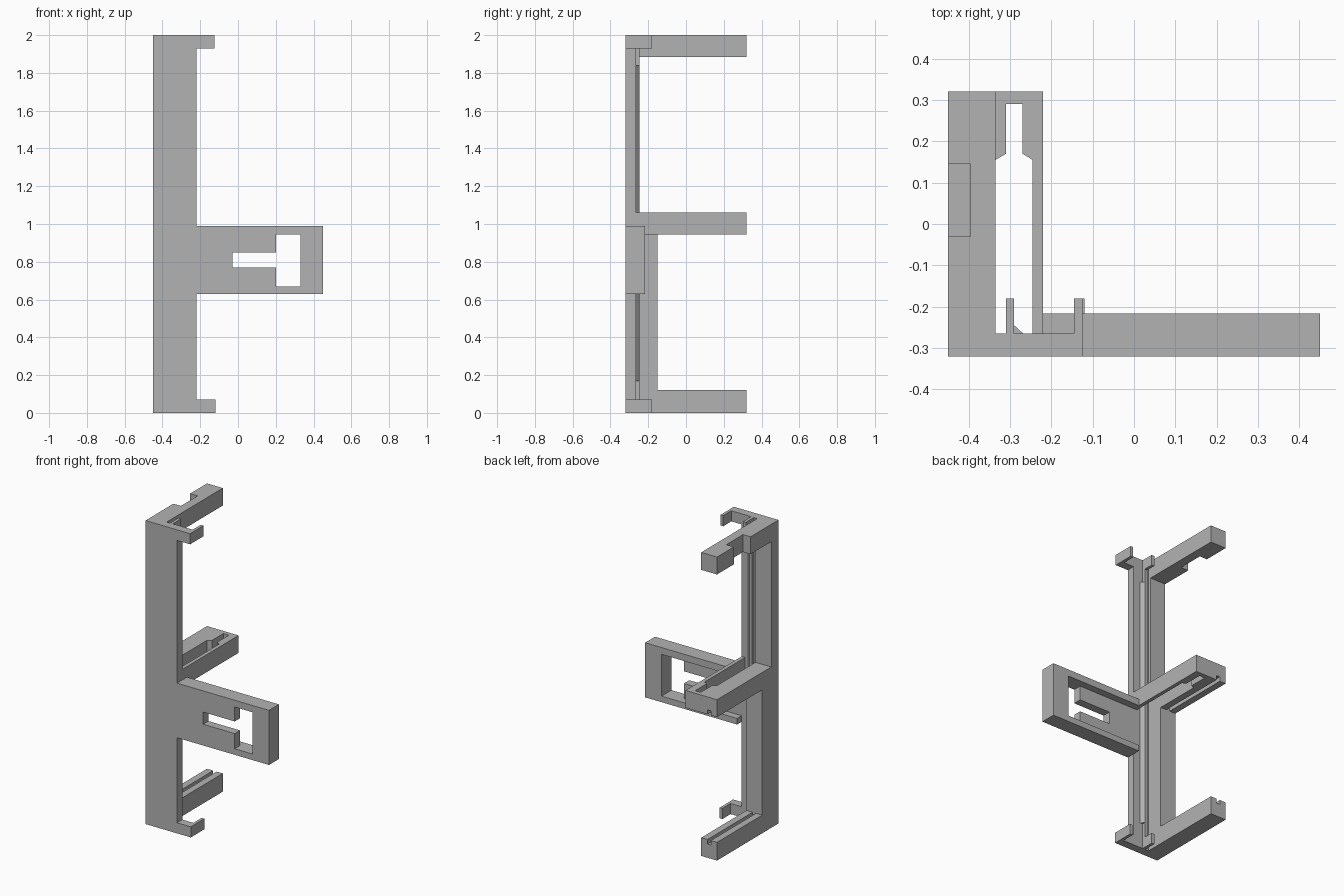
import bpy, bmesh

cube = bpy.data.objects.get("Cube")
if cube:
    bpy.data.objects.remove(cube, do_unlink=True)

grey = bpy.data.materials.new("plain_grey")
grey.use_nodes = True
colour = (0.45, 0.45, 0.45, 1)
grey.diffuse_color = colour
grey.node_tree.nodes["Principled BSDF"].inputs["Base Color"].default_value = colour

# How a flat outline point and a depth map to x, y, z for each extrusion axis
PLACE = {
    "x": lambda a, b, d: (d, a, b),
    "y": lambda a, b, d: (a, d, b),
    "z": lambda a, b, d: (a, b, d),
}


def prism(name, axis, outline, start, end):
    """Extrude a flat outline along an axis from start to end."""
    bm = bmesh.new()
    place = PLACE[axis]
    low = [bm.verts.new(place(a, b, start)) for a, b in outline]
    high = [bm.verts.new(place(a, b, end)) for a, b in outline]
    bm.faces.new(low)
    bm.faces.new(high)
    for i in range(len(low)):
        j = (i + 1) % len(low)
        bm.faces.new((low[i], low[j], high[j], high[i]))
    bmesh.ops.recalc_face_normals(bm, faces=bm.faces)
    mesh = bpy.data.meshes.new(name)
    bm.to_mesh(mesh)
    bm.free()
    mesh.materials.append(grey)
    obj = bpy.data.objects.new(name, mesh)
    bpy.context.collection.objects.link(obj)
    return obj


def rect(a0, a1, b0, b1):
    return [(a0, b0), (a1, b0), (a1, b1), (a0, b1)]


LEFT, INNER, EDGE, END = -0.45, -0.335, -0.22, 0.45
FRONT, FLOOR, LIP, BACK = -0.32, -0.265, -0.245, 0.32
GROOVE0, GROOVE1 = -0.405, -0.38

# Upright spine: front plate with a thicker side wall
prism("spine", "z", [(LEFT, FRONT), (EDGE, FRONT), (EDGE, FLOOR),
                     (INNER, FLOOR), (INNER, LIP), (LEFT, LIP)], 0, 2)
prism("lower_side_wall", "z", rect(LEFT, INNER, FRONT, -0.15), 0, 1)

# Inner guide rail with a bevelled strip beside it
prism("guide_rail", "z", rect(-0.31, -0.29, FLOOR, LIP), 0, 2)
prism("rail_wedge", "z", [(-0.29, FLOOR), (-0.268, FLOOR), (-0.29, LIP)], 0.17, 1.84)

# Hooked clips at both ends
for name, z0, z1, tip in (("bottom_clip", 0, 0.07, -0.12), ("top_clip", 1.93, 2, -0.125)):
    prism(name, "z", [(-0.31, FRONT), (tip, FRONT), (tip, -0.18), (tip - 0.02, -0.18),
                      (tip - 0.02, FLOOR), (-0.29, FLOOR), (-0.29, -0.18),
                      (-0.31, -0.18)], z0, z1)

# Top arm, notched on its outer side
prism("top_arm", "z", [(LEFT, FRONT), (INNER, FRONT), (INNER, BACK), (LEFT, BACK),
                       (LEFT, 0.145), (-0.395, 0.145), (-0.395, -0.03),
                       (LEFT, -0.03)], 1.885, 2)

# Bottom arm, grooved along its top
prism("bottom_arm", "y", [(LEFT, 0), (INNER, 0), (INNER, 0.12), (GROOVE1, 0.12),
                          (GROOVE1, 0.09), (GROOVE0, 0.09), (GROOVE0, 0.12),
                          (LEFT, 0.12)], FRONT, BACK)

# Middle arm: slotted, with a matching groove along its underside
slot_arm = [(EDGE, BACK), (EDGE, FLOOR), (LIP, FLOOR), (LIP, 0.155), (-0.27, 0.17),
            (-0.27, 0.29), (-0.31, 0.29), (-0.31, 0.17), (INNER, 0.155), (INNER, FLOOR)]
prism("middle_arm", "z", slot_arm + [(LEFT, FLOOR), (LEFT, BACK)], 0.975, 1.06)
prism("middle_arm_inner_rail", "z", slot_arm + [(GROOVE1, FLOOR), (GROOVE1, BACK)], 0.945, 0.975)
prism("middle_arm_outer_rail", "z", rect(LEFT, GROOVE0, FLOOR, BACK), 0.945, 0.975)

# Side bracket: thin slotted web inside a deep rim
prism("bracket_web", "y", [(EDGE, 0.63), (0.2, 0.63), (0.2, 0.77), (-0.03, 0.77),
                           (-0.03, 0.85), (0.2, 0.85), (0.2, 0.99), (EDGE, 0.99)], FRONT, FLOOR)
prism("bracket_rim", "y", [(EDGE, 0.63), (END, 0.63), (END, 0.99), (EDGE, 0.99),
                           (EDGE, 0.945), (0.33, 0.945), (0.33, 0.67),
                           (EDGE, 0.67)], FRONT, -0.217)
